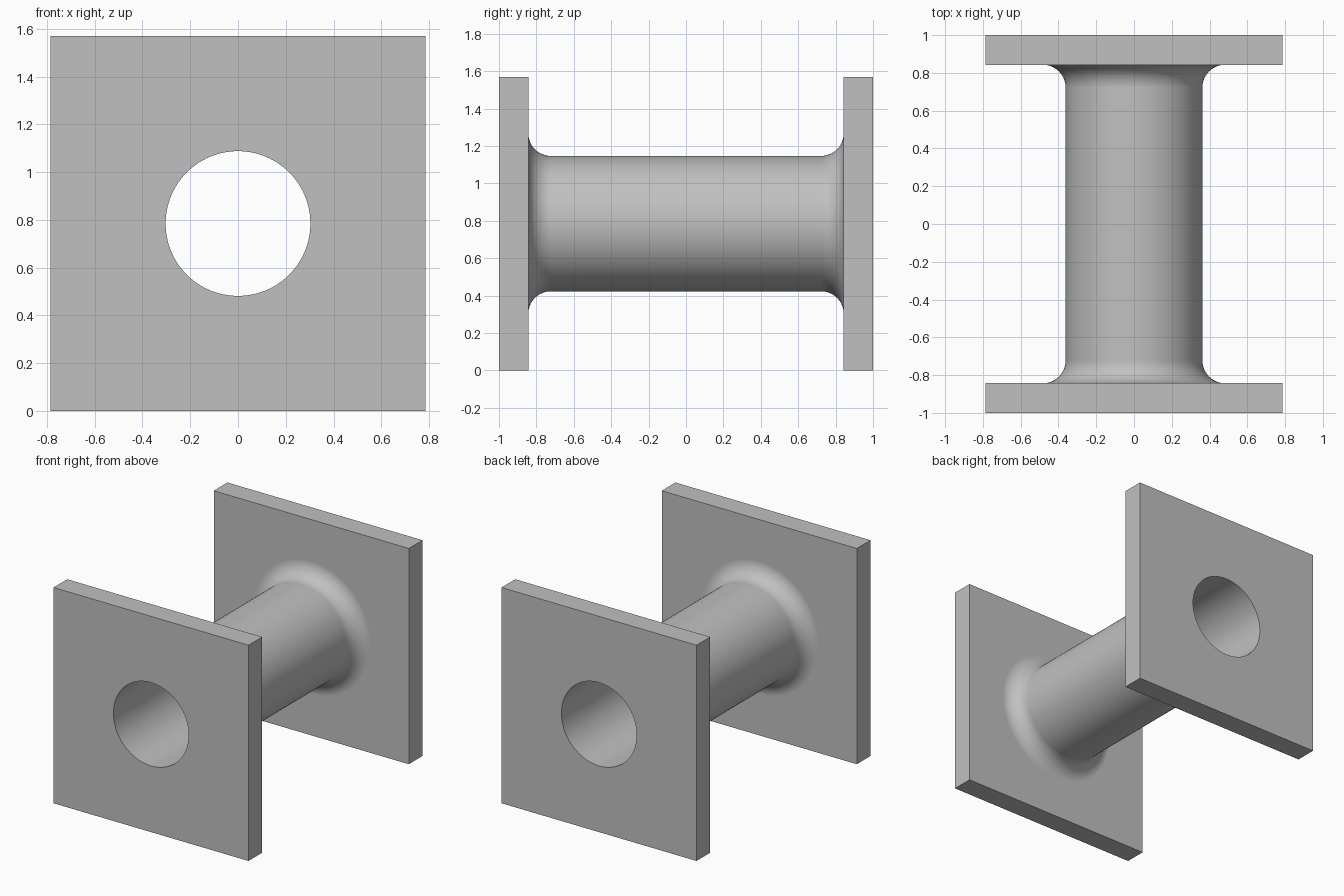
import bpy
import bmesh
from math import sin, cos, pi

cube = bpy.data.objects.get("Cube")
if cube:
    bpy.data.objects.remove(cube, do_unlink=True)

SIDES = 128          # multiple of 8, so the plate corners fall on a vertex
HALF = 0.785         # half the plate width, also the height of the axis
PLATE_END, PLATE_IN = 1.0, 0.843
BORE, PIPE, FILLET = 0.303, 0.362, 0.12
STEPS = 12


def add_ring(bm, y, size, square=False):
    """A ring around the pipe axis, either round or square."""
    ring = []
    for i in range(SIDES):
        a = 2 * pi * i / SIDES
        r = size / max(abs(cos(a)), abs(sin(a))) if square else size
        ring.append(bm.verts.new((r * cos(a), y, HALF + r * sin(a))))
    return ring


# Section of one end: bore mouth, plate rim, then the fillet down to the pipe
end = [(PLATE_END, BORE, False), (PLATE_END, HALF, True), (PLATE_IN, HALF, True)]
for k in range(STEPS + 1):
    a = pi / 2 * k / STEPS
    end.append((PLATE_IN - FILLET * (1 - cos(a)),
                PIPE + FILLET * (1 - sin(a)), False))

# Both ends joined into one closed section, swept around the axis
section = [(-y, r, sq) for y, r, sq in end] + end[::-1]
bm = bmesh.new()
rings = [add_ring(bm, *s) for s in section]
for ring, following in zip(rings, rings[1:] + rings[:1]):
    for i in range(SIDES):
        j = (i + 1) % SIDES
        bm.faces.new((ring[i], ring[j], following[j], following[i]))
bmesh.ops.recalc_face_normals(bm, faces=bm.faces)

mesh = bpy.data.meshes.new("flanged_pipe")
bm.to_mesh(mesh)
bm.free()
pipe = bpy.data.objects.new("flanged_pipe", mesh)
bpy.context.collection.objects.link(pipe)

# Plain grey
grey = bpy.data.materials.new("plain_grey")
grey.use_nodes = True
colour = (0.53, 0.53, 0.53, 1)
grey.diffuse_color = colour
grey.node_tree.nodes["Principled BSDF"].inputs["Base Color"].default_value = colour
mesh.materials.append(grey)

# Smooth pipe and fillets, crisp plates
bpy.ops.object.select_all(action="DESELECT")
pipe.select_set(True)
bpy.context.view_layer.objects.active = pipe
bpy.ops.object.shade_smooth_by_angle(angle=pi / 6)
weighted = pipe.modifiers.new("weighted_normals", "WEIGHTED_NORMAL")
weighted.keep_sharp = True
